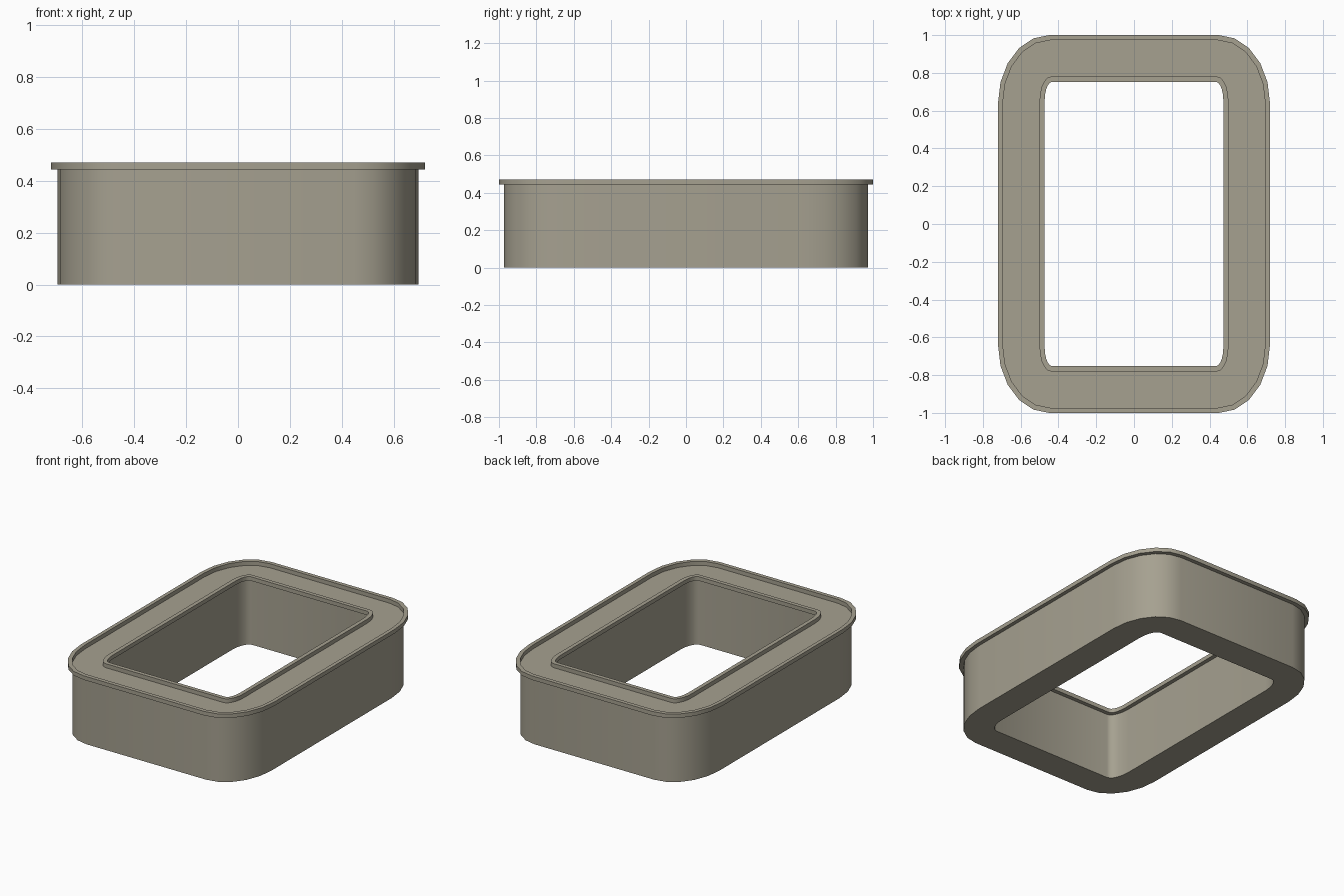
import bpy, bmesh, math

if "Cube" in bpy.data.objects:
    bpy.data.objects.remove(bpy.data.objects["Cube"])

SEG = 5  # segments per rounded corner

mat = bpy.data.materials.new("warm grey stone")
mat.diffuse_color = (0.38, 0.355, 0.28, 1)
mat.use_nodes = True
mat.node_tree.nodes["Principled BSDF"].inputs["Base Color"].default_value = mat.diffuse_color


def outline(hx, hy, rx, ry):
    """Rounded rectangle with elliptical corners, anticlockwise."""
    pts = []
    for q, (sx, sy) in enumerate([(1, 1), (-1, 1), (-1, -1), (1, -1)]):
        for i in range(SEG + 1):
            a = math.pi / 2 * (q + i / SEG)
            pts.append((sx * (hx - rx) + rx * math.cos(a),
                        sy * (hy - ry) + ry * math.sin(a)))
    return pts


def ring(name, outer, inner, z0, z1):
    """Closed ring with a rectangular section between two outlines."""
    bm = bmesh.new()
    section = [(outer, z0), (outer, z1), (inner, z1), (inner, z0)]
    loops = [[bm.verts.new((x, y, z)) for x, y in o] for o, z in section]
    n = len(outer)
    for k in range(4):
        a, b = loops[k], loops[(k + 1) % 4]
        for i in range(n):
            j = (i + 1) % n
            bm.faces.new((a[i], a[j], b[j], b[i]))
    bmesh.ops.recalc_face_normals(bm, faces=bm.faces)
    me = bpy.data.meshes.new(name)
    bm.to_mesh(me)
    bm.free()
    me.materials.append(mat)
    ob = bpy.data.objects.new(name, me)
    bpy.context.collection.objects.link(ob)
    bpy.ops.object.select_all(action='DESELECT')
    ob.select_set(True)
    bpy.context.view_layer.objects.active = ob
    bpy.ops.object.shade_smooth_by_angle(angle=math.radians(35))
    return ob


# Outlines from outside to inside
rim_edge = outline(0.72, 1.0, 0.27, 0.36)
wall_out = outline(0.695, 0.973, 0.25, 0.335)
wall_in = outline(0.50, 0.78, 0.06, 0.13)
hole = outline(0.473, 0.753, 0.04, 0.10)

ring("body", wall_out, wall_in, 0.0, 0.443)          # main block
ring("outer_rim", rim_edge, wall_out, 0.443, 0.47)   # raised outer lip
ring("inner_rim", wall_in, hole, 0.443, 0.47)        # raised inner lip
